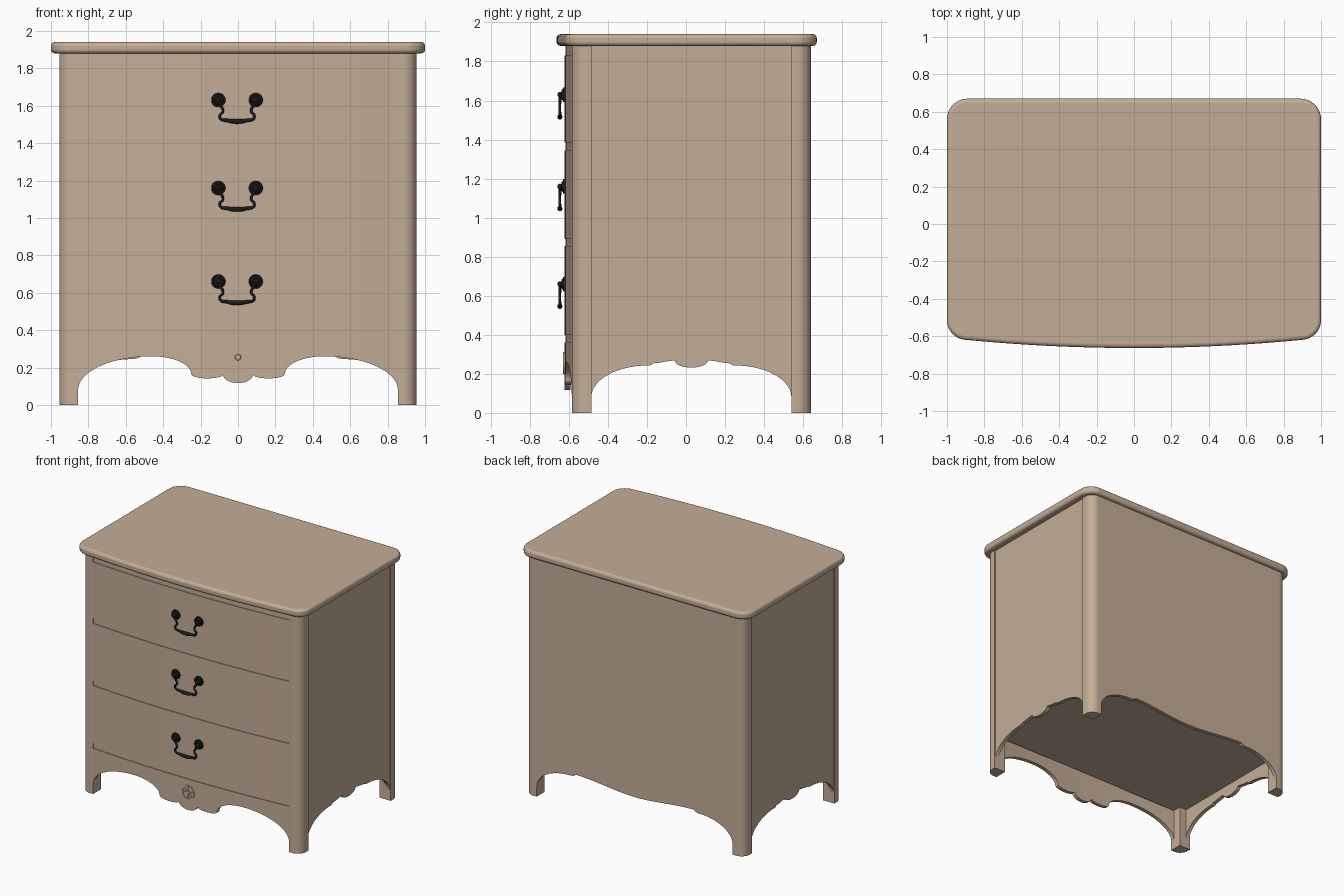
import bpy, bmesh
from math import sin, cos, pi, radians
from mathutils import Matrix, Vector

cube = bpy.data.objects.get("Cube")
if cube:
    bpy.data.objects.remove(cube, do_unlink=True)


def material(name, rgb):
    mat = bpy.data.materials.new(name)
    mat.use_nodes = True
    mat.diffuse_color = (*rgb, 1)
    mat.node_tree.nodes["Principled BSDF"].inputs["Base Color"].default_value = (*rgb, 1)
    return mat


WOOD = material("tan wood", (0.55, 0.42, 0.31))
IRON = material("black iron", (0.012, 0.012, 0.012))


def finish(name, bm, mat, bevel=0):
    bmesh.ops.recalc_face_normals(bm, faces=bm.faces)
    mesh = bpy.data.meshes.new(name)
    bm.to_mesh(mesh)
    bm.free()
    obj = bpy.data.objects.new(name, mesh)
    bpy.context.collection.objects.link(obj)
    mesh.materials.append(mat)
    bpy.ops.object.select_all(action="DESELECT")
    obj.select_set(True)
    bpy.context.view_layer.objects.active = obj
    bpy.ops.object.shade_smooth_by_angle(angle=radians(35))
    if bevel:
        mod = obj.modifiers.new("rounded edge", "BEVEL")
        mod.width, mod.segments = bevel, 4
        mod.limit_method, mod.angle_limit = "ANGLE", radians(50)
    return obj


def prism(name, outline, z0, z1, bevel=0):
    bm = bmesh.new()
    base = bm.faces.new([bm.verts.new((x, y, z0)) for x, y in outline])
    ext = bmesh.ops.extrude_face_region(bm, geom=[base])["geom"]
    top = [v for v in ext if isinstance(v, bmesh.types.BMVert)]
    bmesh.ops.translate(bm, verts=top, vec=(0, 0, z1 - z0))
    return finish(name, bm, WOOD, bevel)


def scallop(start, *segments):
    """Half of a shaped edge from the centre outward, mirrored to full width."""
    pts = [start]
    for kind, u1, z1 in segments:
        u0, z0 = pts[-1]
        n = 14
        for i in range(1, n + 1):
            t = i / n
            a = t * pi / 2
            u, f = {"bowl": (sin(a), 1 - cos(a)),
                    "dome": (1 - cos(a), sin(a)),
                    "ease": (t, t * t * (3 - 2 * t))}[kind]
            pts.append((u0 + (u1 - u0) * u, z0 + (z1 - z0) * f))
    return [(-u, z) for u, z in reversed(pts[1:])] + pts


def panel(name, edge, top, place, thick=0.03):
    """Board with a shaped lower edge; place(u, depth) gives its x and y."""
    bm = bmesh.new()
    cols = []
    for u, z in edge:
        front, back = place(u, 0), place(u, thick)
        cols.append([bm.verts.new((*p, h)) for p, h in
                     ((front, z), (front, top), (back, top), (back, z))])
    for a, b in zip(cols, cols[1:]):
        for i in range(4):
            j = (i + 1) % 4
            bm.faces.new((a[i], a[j], b[j], b[i]))
    bm.faces.new(cols[0])
    bm.faces.new(cols[-1])
    return finish(name, bm, WOOD)


HALF = 0.855   # half width between the legs


def bow(u, depth):
    return u, -0.622 + 0.037 * (u / HALF) ** 2 + depth


def bow_inset(u, depth):
    return bow(u, depth + 0.006)


# Top board: rounded corners and a bowed front edge
outline = []
for cx, cy, a0 in ((0.89, 0.56, 0), (-0.89, 0.56, 90)):
    for i in range(11):
        a = radians(a0 + 9 * i)
        outline.append((cx + 0.11 * cos(a), cy + 0.11 * sin(a)))
left_corner = [(-0.89 - 0.11 * cos(radians(8 * i)), -0.515 - 0.105 * sin(radians(8 * i))) for i in range(11)]
outline += left_corner
for i in range(1, 24):
    x = -0.89 + 1.78 * i / 24
    outline.append((x, -0.663 + 0.043 * (x / 0.89) ** 2))
outline += [(-x, y) for x, y in reversed(left_corner)]
prism("top_board", outline, 1.88, 1.94, 0.02)

# Corner legs with a rounded outer corner
for sx, side in ((1, "left"), (-1, "right")):
    for sy, outer, end in ((-1, -0.585, "front"), (1, 0.64, "back")):
        r = 0.07
        xo, xi, yi = sx * 0.955, sx * HALF, outer - sy * 0.1
        pts = [(xi, yi), (xo, yi)]
        for i in range(11):
            a = radians(9 * i)
            pts.append((xo - sx * r * (1 - cos(a)), outer - sy * r * (1 - sin(a))))
        pts.append((xi, outer))
        prism(f"{end}_{side}_leg", pts, 0, 1.88)

# Side and back panels with scalloped lower edges
side_edge = scallop((0, 0.232), ("bowl", 0.085, 0.268), ("ease", 0.2, 0.254),
                    ("dome", 0.22, 0.243), ("bowl", 0.5125, 0.08))
for s, side in ((1, "left"), (-1, "right")):
    panel(f"{side}_panel", side_edge, 1.88,
          lambda u, d, s=s: (s * (0.947 - d), 0.0275 + u))
back_edge = scallop((0, 0.225), ("ease", 0.52, 0.264), ("dome", 0.57, 0.245),
                    ("bowl", HALF, 0.08))
panel("back_panel", back_edge, 1.88, lambda u, d: (u, 0.64 - d))

# Bowed front: apron, rails and drawer fronts
apron_edge = scallop((0, 0.117), ("bowl", 0.08, 0.163), ("dome", 0.165, 0.142),
                     ("bowl", 0.25, 0.165), ("dome", 0.46, 0.26), ("bowl", HALF, 0.08))
panel("apron", apron_edge, 0.36, bow)


def straight(z):
    return [(HALF * (i / 16 - 1), z) for i in range(33)]


for i, (z0, z1) in enumerate(((0.36, 0.40), (0.855, 0.89), (1.345, 1.385), (1.83, 1.88))):
    panel(f"rail_{i + 1}", straight(z0), z1, bow_inset)
for i, (z0, z1) in enumerate(((0.40, 0.855), (0.89, 1.345), (1.385, 1.83))):
    panel(f"drawer_front_{i + 1}", straight(z0), z1, bow)

# Floor of the case
prism("case_floor", [(-0.92, -0.555), (0.92, -0.555), (0.92, 0.61), (-0.92, 0.61)], 0.33, 0.35)

FACE_FRONT = Matrix.Rotation(pi / 2, 4, "X")


def disc(bm, x, y, z, r1, r2, depth):
    """Round plate facing the front, with its back at y."""
    bmesh.ops.create_cone(bm, cap_ends=True, segments=28, radius1=r1, radius2=r2, depth=depth,
                          matrix=Matrix.Translation((x, y - depth / 2, z)) @ FACE_FRONT)


# Carved rosette: rim, spokes and hub
bm = bmesh.new()
centre = Matrix.Translation((0, -0.622, 0.255))
rings = []
for r, y in ((0.056, 0), (0.056, -0.007), (0.046, -0.007), (0.046, 0)):
    rings.append([bm.verts.new(centre @ Vector((r * cos(i * pi / 16), y, r * sin(i * pi / 16))))
                  for i in range(32)])
for a, b in zip(rings, rings[1:]):
    for i in range(32):
        j = (i + 1) % 32
        bm.faces.new((a[i], a[j], b[j], b[i]))
for i in range(8):
    bmesh.ops.create_cube(bm, size=1, matrix=centre @ Matrix.Rotation(i * pi / 4, 4, "Y")
                          @ Matrix.Translation((0.032, -0.002, 0))
                          @ Matrix.Diagonal((0.032, 0.008, 0.008, 1)))
disc(bm, 0, -0.62, 0.255, 0.018, 0.014, 0.009)
finish("rosette", bm, WOOD)

# Drawer pulls: two round plates with knobs and a hanging bail
half_bail = [(0.1, 0), (0.09, -0.025), (0.075, -0.06), (0.092, -0.082),
             (0.088, -0.1), (0.05, -0.109), (0.025, -0.113)]
radii = [1, 1, 0.9, 0.9, 1, 1.3, 1.7]
bail = [(-x, z, r) for (x, z), r in zip(half_bail, radii)]
bail += [(0, -0.114, 1.8)] + [(-x, z, r) for x, z, r in reversed(bail)]
for n, z in enumerate((0.66, 1.16, 1.63)):
    bm = bmesh.new()
    for x in (-0.105, 0.095):
        disc(bm, x, -0.615, z, 0.039, 0.036, 0.016)
        disc(bm, x, -0.63, z, 0.03, 0.022, 0.008)
        disc(bm, x, -0.638, z, 0.012, 0.012, 0.01)
        bmesh.ops.create_uvsphere(bm, u_segments=16, v_segments=10, radius=0.014,
                                  matrix=Matrix.Translation((x, -0.645, z)))
    finish(f"pull_plates_{n + 1}", bm, IRON)

    curve = bpy.data.curves.new(f"pull_bail_{n + 1}", "CURVE")
    curve.dimensions = "3D"
    curve.bevel_depth, curve.bevel_resolution = 0.0075, 3
    curve.use_fill_caps = True
    spline = curve.splines.new("BEZIER")
    spline.bezier_points.add(len(bail) - 1)
    spline.resolution_u = 6
    for point, (x, dz, r) in zip(spline.bezier_points, bail):
        point.co = (x - 0.005, -0.646, z + dz)
        point.radius = r
        point.handle_left_type = point.handle_right_type = "AUTO"
    curve.materials.append(IRON)
    obj = bpy.data.objects.new(curve.name, curve)
    bpy.context.collection.objects.link(obj)
    bpy.ops.object.select_all(action="DESELECT")
    obj.select_set(True)
    bpy.context.view_layer.objects.active = obj
    bpy.ops.object.convert(target="MESH")
    bpy.ops.object.shade_smooth_by_angle(angle=radians(40))
